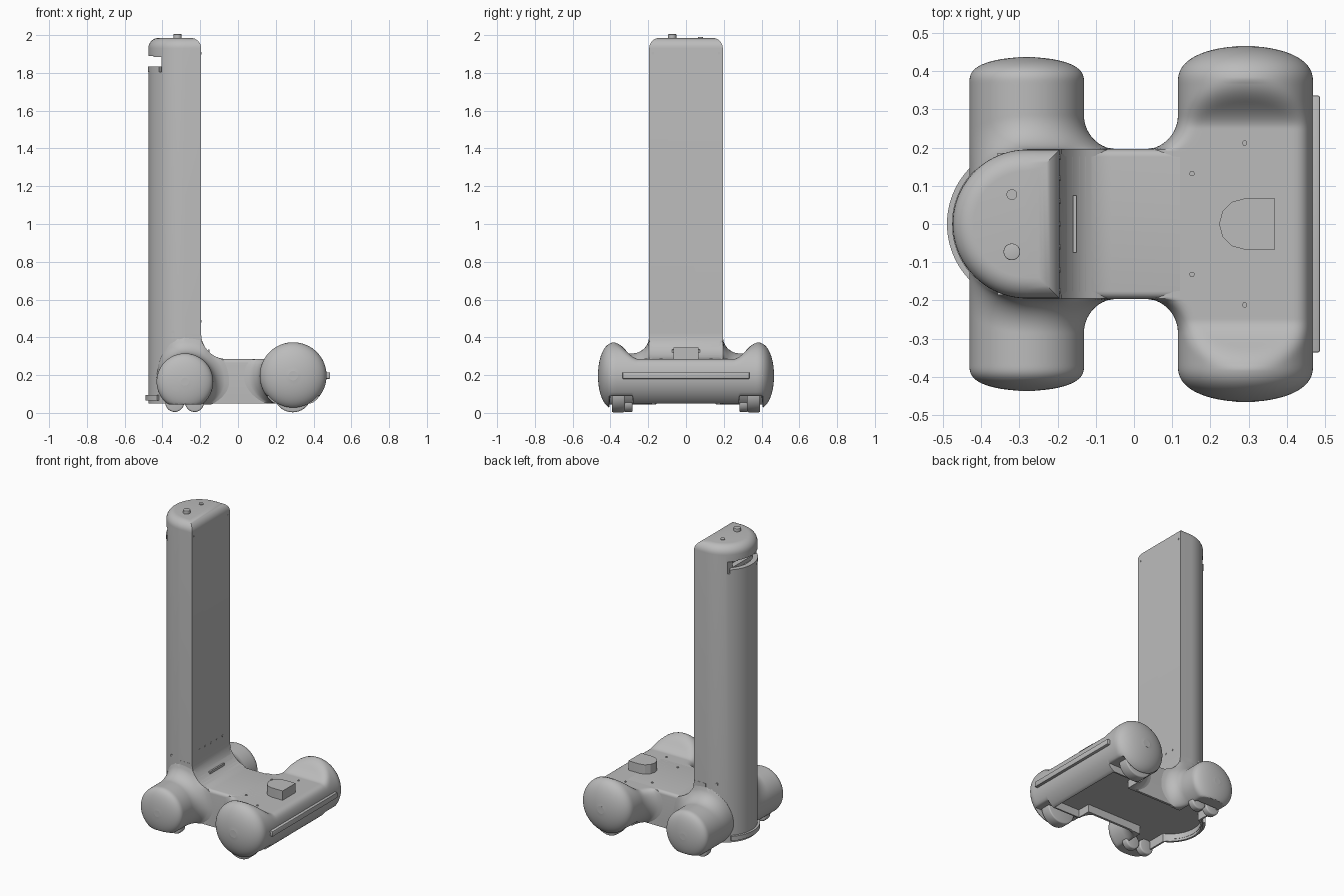
import bpy, bmesh
from math import sin, cos, pi, sqrt, hypot, radians
from mathutils import Matrix

cube = bpy.data.objects.get("Cube")
if cube:
    bpy.data.objects.remove(cube, do_unlink=True)

grey = bpy.data.materials.new("body_grey")
grey.use_nodes = True
colour = (0.5, 0.5, 0.5, 1)
grey.diffuse_color = colour
grey.node_tree.nodes["Principled BSDF"].inputs["Base Color"].default_value = colour


def shade(ob, angle):
    bpy.ops.object.select_all(action='DESELECT')
    ob.select_set(True)
    bpy.context.view_layer.objects.active = ob
    bpy.ops.object.shade_smooth_by_angle(angle=radians(angle))


def finish(name, bm, angle=35):
    bmesh.ops.recalc_face_normals(bm, faces=bm.faces)
    mesh = bpy.data.meshes.new(name)
    bm.to_mesh(mesh)
    bm.free()
    mesh.materials.append(grey)
    ob = bpy.data.objects.new(name, mesh)
    bpy.context.collection.objects.link(ob)
    shade(ob, angle)
    return ob


def prism(points, vec):
    """Extrude a closed outline along a vector."""
    bm = bmesh.new()
    face = bm.faces.new([bm.verts.new(p) for p in points])
    res = bmesh.ops.extrude_face_region(bm, geom=[face], use_keep_orig=True)
    verts = [g for g in res["geom"] if isinstance(g, bmesh.types.BMVert)]
    bmesh.ops.translate(bm, verts=verts, vec=vec)
    bmesh.ops.recalc_face_normals(bm, faces=bm.faces)
    return bm


def box(name, lo, hi, bevel=0):
    bm = prism([(lo[0], lo[1], lo[2]), (hi[0], lo[1], lo[2]),
                (hi[0], hi[1], lo[2]), (lo[0], hi[1], lo[2])], (0, 0, hi[2] - lo[2]))
    if bevel:
        bmesh.ops.bevel(bm, geom=bm.edges[:], offset=bevel, segments=2, profile=0.5, affect='EDGES')
    return finish(name, bm)


def disc(name, centre, radius, depth, axis, sides=20, bevel=0):
    bm = bmesh.new()
    rot = {'X': Matrix.Rotation(pi / 2, 4, 'Y'), 'Y': Matrix.Rotation(pi / 2, 4, 'X'),
           'Z': Matrix.Identity(4)}[axis]
    bmesh.ops.create_cone(bm, cap_ends=True, segments=sides, radius1=radius, radius2=radius,
                          depth=depth, matrix=Matrix.Translation(centre) @ rot)
    if bevel:
        rim = [e for e in bm.edges if any(len(f.verts) > 4 for f in e.link_faces)]
        bmesh.ops.bevel(bm, geom=rim, offset=bevel, segments=3, profile=0.5, affect='EDGES')
    return finish(name, bm)


def arc_band(name, r_in, r_out, z, height, half):
    """Curved strip round the back of the column."""
    steps = [pi - half + 2 * half * i / 24 for i in range(25)]
    pts = [(COL_X + r_out * cos(a), r_out * sin(a), z) for a in steps]
    pts += [(COL_X + r_in * cos(a), r_in * sin(a), z) for a in reversed(steps)]
    return finish(name, prism(pts, (0, 0, height)))


def d_prism(radius, front, bottom, top):
    plan = [(front, -radius, bottom), (front, radius, bottom)]
    plan += [(COL_X + radius * cos(a), radius * sin(a), bottom)
             for a in [pi / 2 + pi * i / 40 for i in range(41)]]
    return prism(plan, (0, 0, top - bottom))


def cut(targets, cutters):
    for ob in targets:
        for cutter in cutters:
            cutter.hide_render = True
            mod = ob.modifiers.new("cut", 'BOOLEAN')
            mod.operation, mod.solver, mod.object = 'DIFFERENCE', 'EXACT', cutter
            bpy.context.view_layer.objects.active = ob
            bpy.ops.object.modifier_apply(modifier=mod.name)
        shade(ob, 35)
    for cutter in cutters:
        bpy.data.objects.remove(cutter, do_unlink=True)


def smooth(t):
    t = min(max(t, 0), 1)
    return t * t * (3 - 2 * t)


def soft_min(a, b, k=0.04):
    h = max(k - abs(a - b), 0) / k
    return min(a, b) - h * h * k / 4


def fillet(a):
    """Concave quarter-round growing towards the waist."""
    d = min(max(0.285 - a, 0), FILLET)
    return FILLET - sqrt(FILLET ** 2 - d ** 2)


def column_lift(x, a):
    """Fillet height around the foot of the column."""
    gap = (hypot(x - COL_X, a) if x < COL_X else a) - COL_R
    return fillet(COL_R + max(gap, 0))


def sweep_height(x):
    d = min(max(-0.06 - x, 0), SWEEP)
    return DECK + SWEEP - sqrt(SWEEP ** 2 - d ** 2)


def pod(name, cx, cz, radius, end, side, power, low, high, lift):
    """Loft rounded sections along y; side is the x direction of the waist."""
    start, n, ring = 0.37, 74, 72
    half = [0.005 * i for i in range(n)]
    half += [start + (end - start) * sin(pi / 2 * i / 20) for i in range(21)]
    ys = [-y for y in reversed(half[1:])] + half
    bm = bmesh.new()
    rings = []
    for y in ys:
        a = abs(y)
        t = max(0, (a - start) / (end - start))
        scale = max(0.02, (1 - t ** power)) ** 0.5
        loop = []
        for k in range(ring):
            c, s = cos(2 * pi * k / ring), sin(2 * pi * k / ring)
            x = cx + c * (radius + (fillet(a) if c * side > 0 else 0)) * scale
            z = cz + s * scale * (radius + (lift(x, a) if s > 0 else 0))
            loop.append(bm.verts.new((x, y, max(soft_min(z, high(x, a)), low(a)))))
        rings.append(loop)
    for r0, r1 in zip(rings, rings[1:]):
        for k in range(ring):
            j = (k + 1) % ring
            bm.faces.new((r0[k], r0[j], r1[j], r1[k]))
    bm.faces.new(rings[0])
    bm.faces.new(rings[-1])
    return finish(name, bm, 40)


FILLET, SWEEP = 0.09, 0.135
COL_X, COL_R, FRONT = -0.28, 0.195, -0.195
DECK, FLOOR = 0.285, 0.05

# Front pod with wheel arches, and rear pod blending into the column
front_pod = pod(
    "front_pod", 0.292, 0.197, 0.177, 0.466, -1, 2.5,
    lambda a: 0.09 if 0.282 < a < 0.4 else FLOOR - 0.03 * smooth((a - 0.39) / 0.02),
    lambda x, a: DECK + 0.13 * smooth((a - 0.25) / 0.17) + 0.1 * smooth((a - 0.37) / 0.03),
    lambda x, a: 0)
rear_pod = pod("rear_pod", -0.281, 0.165, 0.15, 0.437, 1, 2.8,
               lambda a: FLOOR - 0.005, lambda x, a: sweep_height(x), column_lift)

# Waist with a concave sweep up into the column
sweep = [(-0.06 - SWEEP * sin(pi / 2 * i / 16), DECK + SWEEP - SWEEP * cos(pi / 2 * i / 16))
         for i in range(17)]
outline = [(-0.28, FLOOR), (0.3, FLOOR), (0.3, DECK)] + sweep + [(-0.28, DECK + SWEEP)]
bm = prism([(x, -0.196, z) for x, z in outline], (0, 0.392, 0))
rim = [e for e in bm.edges if abs(e.verts[0].co.y - e.verts[1].co.y) < 1e-5
       and all(v.co.z > 0.28 and -0.19 < v.co.x for v in e.verts)]
bmesh.ops.bevel(bm, geom=rim, offset=0.02, segments=5, profile=0.5, affect='EDGES')
waist = finish("waist", bm, 40)

# D-shaped column with a rounded top
bm = d_prism(COL_R, FRONT, FLOOR, 1.985)
rim = [e for e in bm.edges if all(v.co.z > 1.9 for v in e.verts)]
bmesh.ops.bevel(bm, geom=rim, offset=0.055, segments=8, profile=0.5, affect='EDGES')
column = finish("column", bm)

# Sensor slot across the back of the column
cut([column], [box("slot_cutter", (-0.6, -0.3, 1.805), (-0.405, 0.3, 1.885)),
               box("pocket_cutter", (-0.5, -0.1, 1.83), (-0.37, 0.1, 1.89))])
arc_band("sensor_strip", 0.165, 0.197, 1.805, 0.028, 0.8)
arc_band("rear_bumper", 0.18, 0.21, 0.065, 0.03, 0.78)

# Recessed underside, leaving a thin rim
cut([front_pod, rear_pod, waist, column],
    [finish("column_recess", d_prism(0.182, -0.19, -0.1, 0.1)),
     box("waist_recess", (-0.27, -0.181, -0.1), (0.31, 0.181, 0.1)),
     box("front_recess", (0.2, -0.27, -0.1), (0.385, 0.27, 0.1)),
     box("rear_recess", (-0.36, -0.34, -0.1), (-0.2, 0.34, 0.1))])

# Top button and small cap
disc("top_button", (-0.32, -0.073, 1.99), 0.022, 0.03, 'Z', bevel=0.003)
disc("top_cap", (-0.32, 0.077, 1.985), 0.014, 0.008, 'Z')

# Front bumper, payload box and slot on the sweep
box("front_bumper", (0.455, -0.336, 0.18), (0.487, 0.336, 0.215), 0.004)
tip = [(0.29 - 0.067 * sin(pi * i / 6), 0.067 * cos(pi * i / 6), 0.28) for i in range(7)]
finish("deck_box", prism([(0.37, -0.067, 0.28), (0.37, 0.067, 0.28)] + tip, (0, 0, 0.066)), 20)
box("sweep_slot", (-0.16, -0.075, 0.28), (-0.15, 0.075, 0.335))

# Small fasteners and ports
for y in (-0.12, -0.06, 0, 0.06, 0.12):
    disc("column_port", (FRONT, y, 0.485), 0.007, 0.004, 'X', 10)
for s in (-1, 1):
    disc("upper_port", (FRONT, 0.175 * s, 1.905), 0.007, 0.004, 'X', 10)
    for x, y in ((0.152, 0.132), (0.29, 0.212)):
        disc("deck_screw", (x, y * s, DECK), 0.007, 0.008, 'Z', 10)
    box("side_port", (-0.358, 0.176 * s - 0.01, 0.424), (-0.332, 0.176 * s + 0.01, 0.436))
    # Drive wheels and casters
    disc("drive_wheel", (0.29, 0.358 * s, 0.103), 0.1, 0.07, 'Y', 40, 0.008)
    for x in (-0.335, -0.23):
        disc("caster_wheel", (x, 0.305 * s, 0.055), 0.05, 0.045, 'Y', 28, 0.008)
